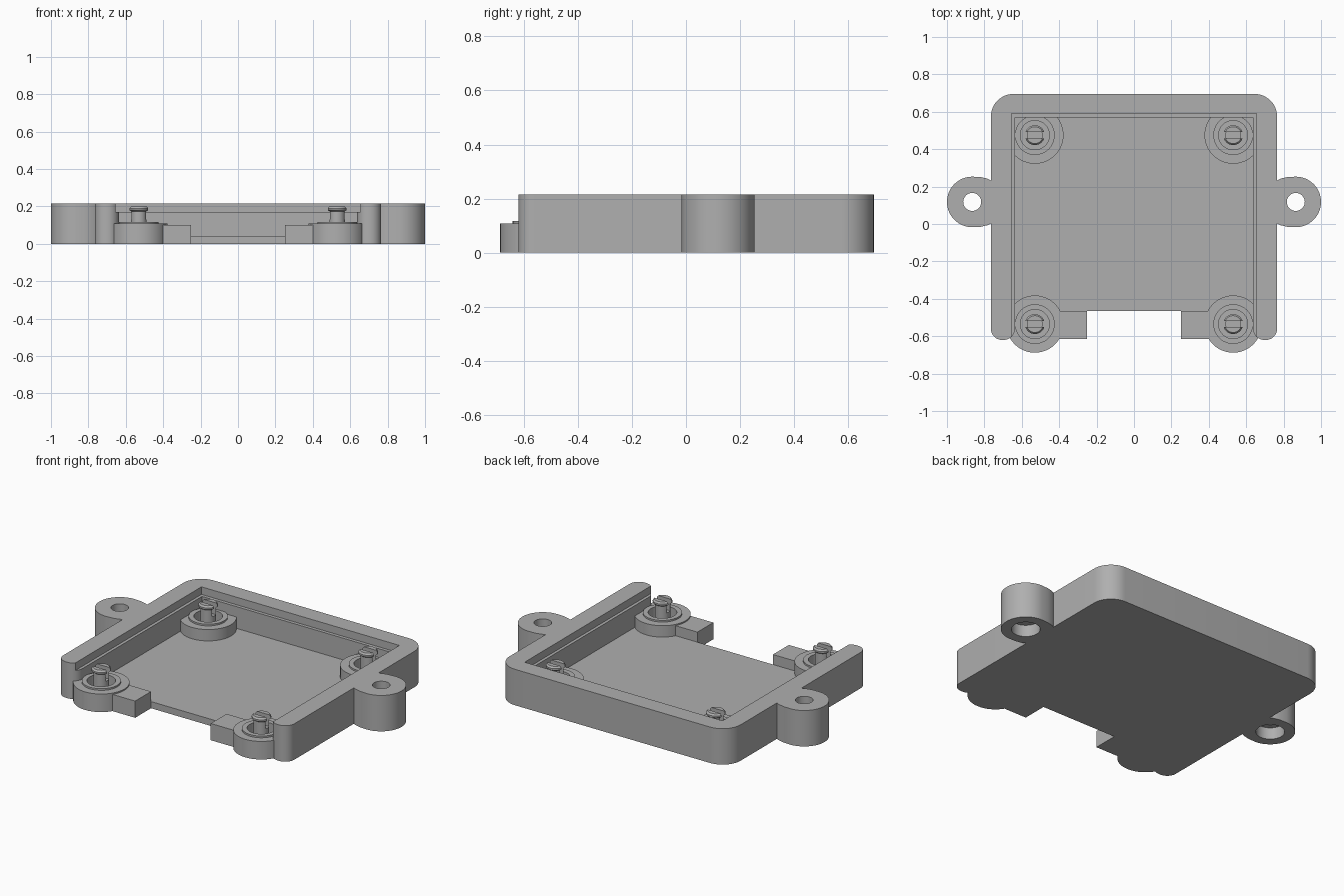
import bpy, bmesh
from math import sin, cos, pi, radians

if "Cube" in bpy.data.objects:
    bpy.data.objects.remove(bpy.data.objects["Cube"])

grey = bpy.data.materials.new("plain grey")
grey.use_nodes = True
GREY = (0.43, 0.43, 0.43, 1)
grey.diffuse_color = GREY
grey.node_tree.nodes["Principled BSDF"].inputs["Base Color"].default_value = GREY


def finish(name, bm):
    bmesh.ops.recalc_face_normals(bm, faces=bm.faces)
    mesh = bpy.data.meshes.new(name)
    bm.to_mesh(mesh)
    bm.free()
    mesh.materials.append(grey)
    ob = bpy.data.objects.new(name, mesh)
    bpy.context.collection.objects.link(ob)
    return ob


def activate(ob):
    bpy.ops.object.select_all(action='DESELECT')
    ob.select_set(True)
    bpy.context.view_layer.objects.active = ob


def smooth(ob):
    activate(ob)
    bpy.ops.object.shade_smooth_by_angle(angle=radians(30))


def arc(cx, cy, r, a0, a1, n=12):
    angles = [radians(a0 + (a1 - a0) * i / n) for i in range(n + 1)]
    return [(cx + r * cos(a), cy + r * sin(a)) for a in angles]


def prism(name, outline, z0, z1):
    bm = bmesh.new()
    face = bm.faces.new([bm.verts.new((x, y, z0)) for x, y in outline])
    out = bmesh.ops.extrude_face_region(bm, geom=[face])
    top = [v for v in out["geom"] if isinstance(v, bmesh.types.BMVert)]
    bmesh.ops.translate(bm, verts=top, vec=(0, 0, z1 - z0))
    return finish(name, bm)


def box(name, x0, x1, y0, y1, z0, z1):
    return prism(name, [(x0, y0), (x1, y0), (x1, y1), (x0, y1)], z0, z1)


def lathe(name, profile, x, y, n=48):
    # first and last profile points lie on the axis
    bm = bmesh.new()
    rings = []
    for r, z in profile:
        count = n if r else 1
        rings.append([bm.verts.new((x + r * cos(2 * pi * i / n),
                                    y + r * sin(2 * pi * i / n), z)) for i in range(count)])
    for a, b in zip(rings, rings[1:]):
        for i in range(n):
            j = (i + 1) % n
            quad = [a[i % len(a)], a[j % len(a)], b[j % len(b)], b[i % len(b)]]
            bm.faces.new(list(dict.fromkeys(quad)))
    return finish(name, bm)


def cut(ob, cutter):
    cutter.hide_render = True
    mod = ob.modifiers.new("cut", 'BOOLEAN')
    mod.operation = 'DIFFERENCE'
    mod.solver = 'EXACT'
    mod.object = cutter
    activate(ob)
    bpy.ops.object.modifier_apply(modifier=mod.name)
    bpy.data.objects.remove(cutter)


H = 0.215        # wall height
IN_X, IN_Y = 0.637, 0.57   # inner wall faces

# U-shaped wall with rounded corners and a stepped inner rim
right = (arc(0.697, -0.56, 0.06, 180, 270) + arc(0.705, -0.56, 0.06, 270, 360)
         + arc(0.645, 0.575, 0.12, 0, 90))
left = [(-x, y) for x, y in reversed(right)]
wall = prism("wall", right + left + [(-IN_X, IN_Y), (IN_X, IN_Y)], 0, H)
cut(wall, box("rim_cutter", -0.655, 0.655, -1, 0.59, 0.17, 0.3))
smooth(wall)

# Floor plate
box("floor", -IN_X, IN_X, -0.465, IN_Y, 0, 0.04)

for s, side in ((1, "left"), (-1, "right")):
    # Mounting ear with a stepped screw hole
    cx, cy, r = 0.865, 0.118, 0.135
    outline = ([(0.765, cy - 0.115), (0.785, cy - 0.125), (0.82, cy - 0.133)]
               + arc(cx, cy, r, -90, 90, 32)
               + [(0.82, cy + 0.133), (0.785, cy + 0.125), (0.765, cy + 0.115)])
    ear = prism(side + "_ear", [(s * x, y) for x, y in outline], 0, H)
    hole = [(0, -0.1), (0.078, -0.1), (0.078, 0.07), (0.048, 0.07), (0.048, 0.3), (0, 0.3)]
    cut(ear, lathe("hole_cutter", hole, s * cx, cy))
    smooth(ear)

    # Front tab beside the opening
    box(side + "_tab", s * 0.25, s * 0.44, -0.615, -0.465, 0, 0.1)

    for y, end in ((0.475, "back"), (-0.535, "front")):
        x = s * 0.53
        # Round boss with a raised ring and a recess
        boss = lathe(f"{end}_{side}_boss",
                     [(0, 0), (0.153, 0), (0.153, 0.108), (0.106, 0.108), (0.106, 0.118),
                      (0.078, 0.118), (0.078, 0.05), (0, 0.05)], x, y)
        smooth(boss)
        # Split snap pin
        pin = lathe(f"{end}_{side}_pin",
                    [(0, 0.045), (0.042, 0.045), (0.042, 0.172), (0.053, 0.18),
                     (0.053, 0.19), (0.045, 0.2), (0, 0.2)], x, y, 32)
        cut(pin, box("slot_cutter", x - 0.1, x + 0.1, y - 0.017, y + 0.017, 0.13, 0.3))
        smooth(pin)
